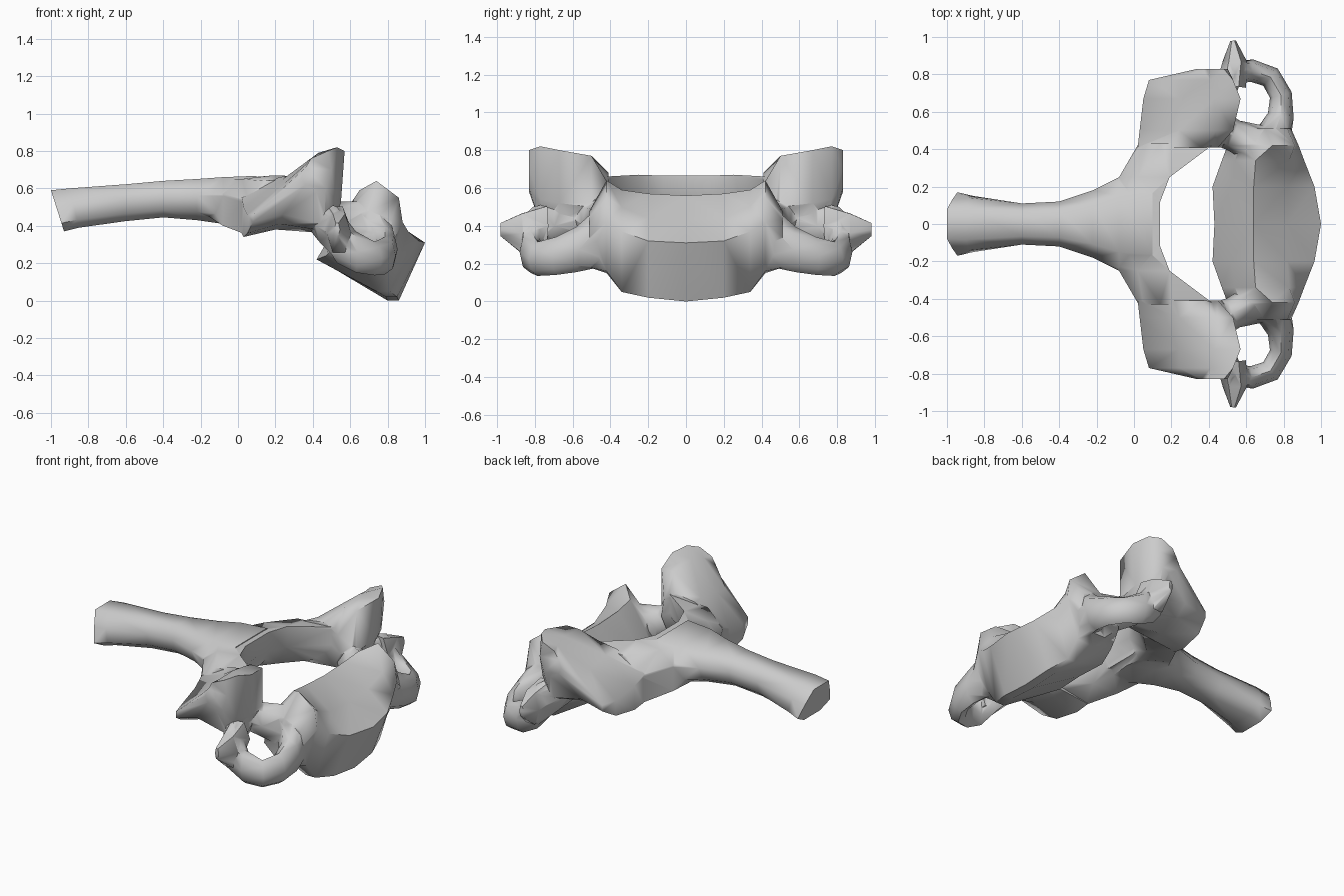
import bpy, bmesh, math
from mathutils import Vector

if "Cube" in bpy.data.objects:
    bpy.data.objects.remove(bpy.data.objects["Cube"])

parts = []


def loft(name, rings, mirror=False):
    """Skin a list of equal-length rings and cap both ends."""
    bm = bmesh.new()
    for s in ((1, -1) if mirror else (1,)):
        vs = [[bm.verts.new((p[0], s * p[1], p[2])) for p in r] for r in rings]
        n = len(vs[0])
        for a, b in zip(vs, vs[1:]):
            for i in range(n):
                j = (i + 1) % n
                bm.faces.new((a[i], a[j], b[j], b[i]))
        bm.faces.new(vs[0])
        bm.faces.new(vs[-1])
    bmesh.ops.recalc_face_normals(bm, faces=bm.faces)
    bmesh.ops.triangulate(bm, faces=bm.faces)
    me = bpy.data.meshes.new(name)
    bm.to_mesh(me)
    bm.free()
    ob = bpy.data.objects.new(name, me)
    bpy.context.collection.objects.link(ob)
    parts.append(ob)


def section(y, pts):
    return [(x, y, z) for x, z in pts]


def both_sides(half):
    """Half sections start at y = 0; reflect them to the other side."""
    return [section(-y, p) for y, p in reversed(half[1:])] + [section(y, p) for y, p in half]


def tube(path, sides=8):
    """Rings along a mostly level path of (x, y, z, half width, half height)."""
    rings = []
    for i, (x, y, z, w, h) in enumerate(path):
        a, b = path[max(i - 1, 0)], path[min(i + 1, len(path) - 1)]
        d = Vector((b[0] - a[0], b[1] - a[1], 0)).normalized()
        side = Vector((-d.y, d.x, 0))
        rings.append([Vector((x, y, z)) + side * w * math.cos(t) + Vector((0, 0, h * math.sin(t)))
                      for t in (2 * math.pi * k / sides for k in range(sides))])
    return rings


# Tilted block-shaped body with raised side lips
loft("vertebral_body", both_sides([
    (0.00, [(.43, .22), (.80, .00), (.86, .00), (1.0, .31), (.82, .43), (.64, .56), (.52, .39)]),
    (0.20, [(.42, .22), (.79, .02), (.85, .02), (.965, .32), (.82, .44), (.64, .57), (.52, .39)]),
    (0.34, [(.47, .24), (.74, .05), (.81, .05), (.91, .37), (.83, .50), (.65, .59), (.54, .42)]),
    (0.42, [(.50, .27), (.68, .15), (.80, .16), (.88, .42), (.86, .55), (.74, .64), (.57, .47)]),
    (0.51, [(.55, .28), (.66, .18), (.77, .18), (.84, .34), (.82, .43), (.70, .48), (.57, .44)]),
]))

# Long rear process: top x, bottom x, top half width, lower half width, low z, high z
spine = [(-1.0, -.93, .13, .17, .37, .59), (-.90, -.85, .14, .15, .39, .60),
         (-.60, -.60, .11, .09, .425, .622), (-.40, -.40, .12, .10, .445, .64),
         (-.22, -.22, .18, .14, .43, .65), (-.08, -.08, .25, .21, .41, .66),
         (.10, .10, .27, .22, .45, .667)]
loft("spinous_process", [[
    (xt, -.6 * w, zt), (xt, .6 * w, zt), (.6 * xt + .4 * xb, w, .6 * zt + .4 * zb),
    (.2 * xt + .8 * xb, v, .2 * zt + .8 * zb), (xb, .5 * v, zb), (xb, -.5 * v, zb),
    (.2 * xt + .8 * xb, -v, .2 * zt + .8 * zb), (.6 * xt + .4 * xb, -w, .6 * zt + .4 * zb)]
    for xt, xb, w, v, zb, zt in spine])

# Arch plates joining the rear process to the side pillars
loft("lamina", both_sides([
    (0.00, [(-.17, .47), (-.17, .59), (-.05, .65), (.14, .665), (.14, .55), (.06, .43)]),
    (0.12, [(-.17, .46), (-.17, .58), (-.05, .65), (.14, .665), (.14, .54), (.06, .42)]),
    (0.25, [(-.08, .40), (-.08, .57), (.02, .65), (.19, .67), (.19, .53), (.11, .40)]),
    (0.43, [(.025, .36), (.025, .53), (.14, .64), (.43, .66), (.43, .51), (.30, .41)]),
]))

# Articular pillars with sloped upper joint faces
loft("articular_pillar", [section(y, p) for y, p in [
    (0.41, [(.02, .36), (.02, .55), (.22, .66), (.36, .68), (.45, .62), (.47, .50), (.42, .40), (.20, .38)]),
    (0.50, [(.03, .34), (.03, .50), (.24, .65), (.44, .77), (.53, .77), (.53, .50), (.47, .36), (.20, .38)]),
    (0.67, [(.05, .36), (.05, .46), (.24, .62), (.43, .79), (.57, .80), (.55, .52), (.48, .37), (.22, .41)]),
    (0.77, [(.08, .42), (.08, .46), (.24, .60), (.41, .77), (.53, .82), (.52, .54), (.46, .41), (.24, .46)]),
    (0.83, [(.36, .62), (.34, .66), (.36, .71), (.39, .76), (.48, .80), (.50, .70), (.47, .60), (.42, .58)]),
]], mirror=True)

# Pedicles from body to pillars
loft("pedicle", tube([(.42, .53, .46, .10, .11), (.53, .475, .41, .085, .12),
                      (.67, .42, .38, .11, .15)]), mirror=True)

# Side processes looping around an opening
loft("transverse_ring", tube([
    (.44, .58, .43, .07, .09), (.48, .72, .40, .07, .12), (.53, .81, .35, .07, .15),
    (.63, .82, .26, .06, .11), (.73, .785, .225, .06, .09), (.785, .69, .24, .06, .10),
    (.785, .58, .275, .07, .12), (.74, .46, .34, .10, .16)]), mirror=True)

# Pointed outer tips
loft("transverse_tip", tube([(.52, .74, .40, .08, .12), (.54, .87, .36, .065, .12),
                             (.53, .98, .38, .015, .04)], 6), mirror=True)

# Fuse the parts into one continuous bone surface, keeping loose parts if the fuse fails
body = parts[0]
for p in parts[1:]:
    m = body.modifiers.new(p.name, 'BOOLEAN')
    m.operation, m.solver, m.object, m.use_self = 'UNION', 'EXACT', p, True
dg = bpy.context.evaluated_depsgraph_get()
fused = bpy.data.meshes.new_from_object(body.evaluated_get(dg))
xs = [v.co.x for v in fused.vertices]
ys = [v.co.y for v in fused.vertices]
body.modifiers.clear()
if xs and max(xs) - min(xs) > 1.98 and max(ys) - min(ys) > 1.9:
    body.data = fused
    body.name = "vertebra_bone"
    for p in parts[1:]:
        bpy.data.objects.remove(p)

bpy.ops.object.select_all(action='SELECT')
bpy.context.view_layer.objects.active = body
bpy.ops.object.shade_smooth_by_angle(angle=math.radians(65))
